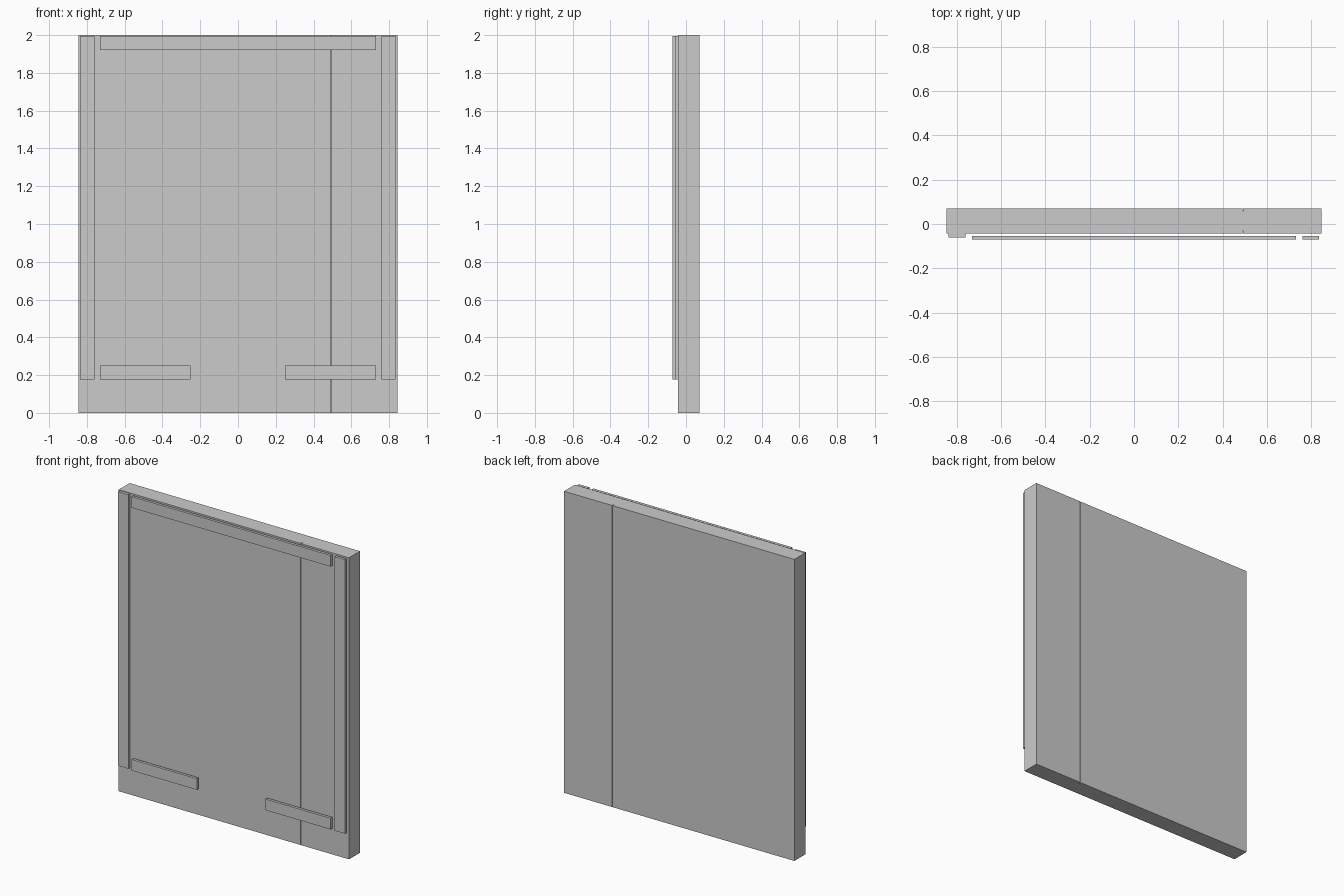
import bpy, bmesh

if "Cube" in bpy.data.objects:
    bpy.data.objects.remove(bpy.data.objects["Cube"])

HALF_W, HEIGHT = 0.845, 2.0
FRONT, BACK = -0.043, 0.071
SEAM_X, SEAM_HALF, SEAM_DEPTH = 0.491, 0.0015, 0.014


def mesh_object(name, bm):
    bmesh.ops.recalc_face_normals(bm, faces=bm.faces)
    mesh = bpy.data.meshes.new(name)
    bm.to_mesh(mesh)
    bm.free()
    obj = bpy.data.objects.new(name, mesh)
    bpy.context.collection.objects.link(obj)
    return obj


def extrude_profile(name, profile, z0, z1):
    """Raise an xy outline from z0 to z1."""
    bm = bmesh.new()
    face = bm.faces.new([bm.verts.new((x, y, z0)) for x, y in profile])
    top = bmesh.ops.extrude_face_region(bm, geom=[face], use_keep_orig=True)["geom"]
    verts = [g for g in top if isinstance(g, bmesh.types.BMVert)]
    bmesh.ops.translate(bm, verts=verts, vec=(0, 0, z1 - z0))
    return mesh_object(name, bm)


def box(name, x0, x1, y0, y1, z0, z1):
    return extrude_profile(name, [(x0, y0), (x1, y0), (x1, y1), (x0, y1)], z0, z1)


# Slab with a narrow full-height seam on front and back
a, b = SEAM_X - SEAM_HALF, SEAM_X + SEAM_HALF
fy, by = FRONT + SEAM_DEPTH, BACK - SEAM_DEPTH
extrude_profile("panel", [
    (-HALF_W, FRONT), (a, FRONT), (a, fy), (b, fy), (b, FRONT), (HALF_W, FRONT),
    (HALF_W, BACK), (b, BACK), (b, by), (a, by), (a, BACK), (-HALF_W, BACK)], 0, HEIGHT)

# Upright strips: the left one sits on the slab, the right one stands just off it
box("left_strip", -0.837, -0.761, -0.061, FRONT, 0.178, 1.995)
box("right_strip", 0.759, 0.835, -0.071, -0.053, 0.178, 1.995)

# Top strip and the two short lower strips
box("top_strip", -0.73, 0.73, -0.071, -0.053, 1.921, 1.995)
for side, x0, x1 in (("left", -0.73, -0.252), ("right", 0.25, 0.73)):
    box(f"lower_{side}_strip", x0, x1, -0.071, -0.053, 0.178, 0.252)
